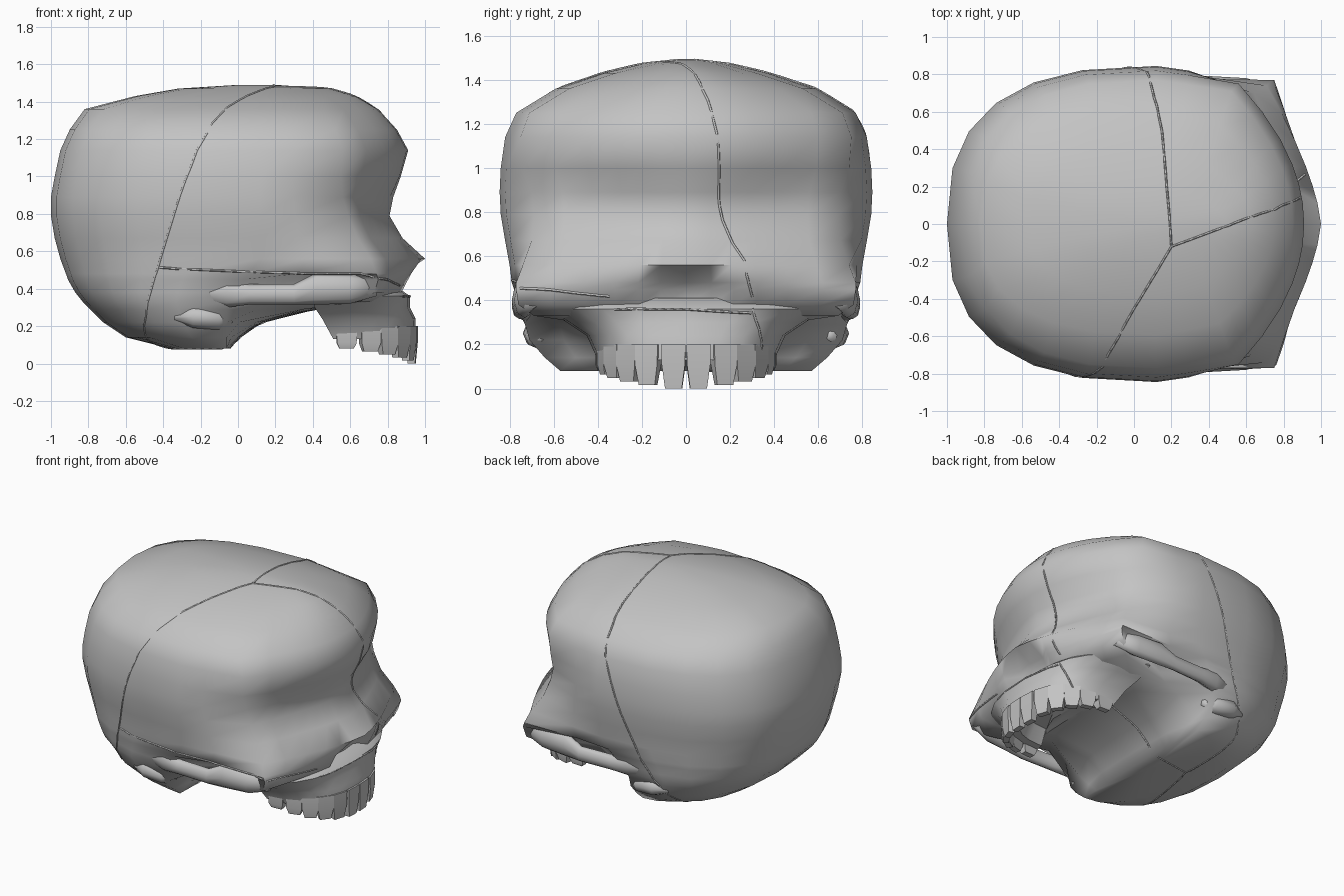
import bpy, bmesh
from math import sin, cos, radians
from mathutils import Vector
from mathutils.bvhtree import BVHTree

cube = bpy.data.objects.get("Cube")
if cube:
    bpy.data.objects.remove(cube, do_unlink=True)

bone = bpy.data.materials.new("bone grey")
bone.use_nodes = True
bone.diffuse_color = (0.55, 0.55, 0.55, 1)
bone.node_tree.nodes["Principled BSDF"].inputs["Base Color"].default_value = bone.diffuse_color


def ring(half, z):
    """Close a half outline (back to front, both ends on y = 0) by mirroring it."""
    pts = half + [(x, -y) for x, y in reversed(half[1:-1])]
    return [Vector((x, y, z)) for x, y in pts]


def loft(name, rings, angle=55):
    """Skin closed rings, close both ends with fans and return a surface lookup."""
    bm = bmesh.new()
    loops = [[bm.verts.new(p) for p in r] for r in rings]
    n = len(rings[0])
    for a, b in zip(loops, loops[1:]):
        for i in range(n):
            j = (i + 1) % n
            bm.faces.new((a[i], a[j], b[j], b[i]))
    for loop in (loops[0], loops[-1]):
        centre = bm.verts.new(sum((v.co for v in loop), Vector()) / n)
        for i in range(n):
            bm.faces.new((loop[i], loop[(i + 1) % n], centre))
    bmesh.ops.recalc_face_normals(bm, faces=bm.faces)
    tree = BVHTree.FromBMesh(bm)
    mesh = bpy.data.meshes.new(name)
    bm.to_mesh(mesh)
    bm.free()
    ob = bpy.data.objects.new(name, mesh)
    bpy.context.collection.objects.link(ob)
    mesh.materials.append(bone)
    bpy.ops.object.select_all(action="DESELECT")
    ob.select_set(True)
    bpy.context.view_layer.objects.active = ob
    bpy.ops.object.shade_smooth_by_angle(angle=radians(angle))
    return tree


def oval(t, start, width, end):
    """Point on a squarish quarter oval running from the side (90) to the end (0)."""
    return (start + (end - start) * abs(cos(t)) ** 0.77, width * abs(sin(t)) ** 0.77)


# Braincase and face: one plan outline per height
def skull_ring(z, back, wide, corner_x, corner_y, front):
    side = max(-0.06, min(0.12, 0.8 * z - 0.324))
    temple = wide * (0.97 if z > 0.46 else 0.78)
    bulge = 2 if z > 0.9 else 1.45
    half = [oval(radians(15 * i), side, wide, back) for i in range(7)]
    half.append((side + 0.4 * (corner_x - side), temple))
    for f in (1, 0.8, 0.6, 0.42, 0.28, 0.15, 0):
        x = corner_x + (front - corner_x) * (1 - f ** bulge)
        nasal = 0.08 if f < 0.2 and 0.35 < z < 0.5 else 0
        half.append((x - nasal, corner_y * f))
    return ring(half, z)


# Rows: height, back, half width, face corner x and y, front
crown = [
    (1.49, 0, 0.06, 0.16, 0.05, 0.2),
    (1.47, -0.32, 0.21, 0.28, 0.17, 0.49),
    (1.43, -0.55, 0.38, 0.38, 0.32, 0.63),
    (1.36, -0.82, 0.59, 0.46, 0.53, 0.75),
    (1.25, -0.9, 0.77, 0.52, 0.71, 0.85),
]
face = [
    (1.14, -0.95, 0.82, 0.56, 0.75, 0.91),
    (1, -0.98, 0.84, 0.55, 0.74, 0.87),
    (0.89, -1, 0.845, 0.56, 0.7, 0.83),
    (0.79, -1, 0.84, 0.59, 0.69, 0.81),
    (0.67, -0.98, 0.82, 0.64, 0.7, 0.88),
    (0.56, -0.95, 0.8, 0.71, 0.74, 1),
    (0.48, -0.92, 0.79, 0.74, 0.77, 0.96),
]
underside = [
    (0.45, -0.91, 0.78, 0.75, 0.77, 0.94),
    (0.38, -0.87, 0.76, 0.73, 0.76, 0.9),
    (0.33, -0.83, 0.75, 0.65, 0.69, 0.84),
    (0.29, -0.79, 0.73, 0.35, 0.42, 0.42),
    (0.22, -0.72, 0.71, 0.1, 0.35, 0.13),
    (0.14, -0.6, 0.64, 0, 0.33, 0.01),
    (0.08, -0.36, 0.57, -0.05, 0.33, -0.04),
]
skull = loft("skull", [skull_ring(*row) for row in crown + face + underside], 75)


# Upper jaw: arched outer wall, hollow palate, open towards the back
def jaw_ring(z, back, width, front):
    arch = [oval(radians(a), back, width, front) for a in range(90, -1, -15)]
    points = ring([(back, 0), (back, 0.75 * width)] + arch, z)
    for i in (0, 1, -1):
        points[i].z = max(z, 0.29)
    return points


jaw_rows = [
    (0.41, 0.42, 0.62, 0.85), (0.36, 0.4, 0.64, 0.92), (0.3, 0.41, 0.54, 0.92),
    (0.24, 0.45, 0.45, 0.95), (0.13, 0.51, 0.4, 0.95),
    (0.13, 0.53, 0.3, 0.85), (0.24, 0.52, 0.26, 0.8),
]
jaw = loft("upper_jaw", [jaw_ring(*row) for row in jaw_rows])


def bar(name, side, rows):
    """Lengthwise rounded bar; rows hold x, y, z, half height, half depth."""
    loft(name, [[Vector((x, (y + depth * cos(radians(q))) * side, z + height * sin(radians(q))))
                 for q in range(0, 360, 45)] for x, y, z, height, depth in rows], 80)


cheek_rows = [(-0.24, 0.7, 0.38, 0.04, 0.03), (-0.06, 0.725, 0.38, 0.08, 0.05),
              (0.06, 0.745, 0.37, 0.055, 0.04), (0.3, 0.755, 0.37, 0.055, 0.035),
              (0.42, 0.745, 0.4, 0.085, 0.045), (0.6, 0.73, 0.4, 0.08, 0.05),
              (0.74, 0.7, 0.41, 0.05, 0.04)]
ear_rows = [(-0.34, 0.67, 0.25, 0.02, 0.02), (-0.24, 0.68, 0.25, 0.06, 0.06),
            (-0.1, 0.67, 0.24, 0.06, 0.06), (-0.03, 0.65, 0.24, 0.02, 0.02)]

for side, label in ((1, "left"), (-1, "right")):
    # Cheek arch with a slot above it, and the bump behind the ear
    bar(f"{label}_cheek_arch", side, cheek_rows)
    bar(f"{label}_ear_bump", side, ear_rows)

    # Teeth: tapered blocks spaced along the jaw, shorter towards the back
    for i in range(6):
        a, b = (Vector((*oval(radians(5 + 16 * i + d), 0.52, 0.38, 0.93), 0)) for d in (-3, 3))
        middle, along = (a + b) / 2, (b - a).normalized()
        out = Vector((along.y, -along.x, 0))
        blocks = []
        for z, width, depth in ((0.2, 0.055, 0.03), (0.11, 0.053, 0.03), (0.016 * i, 0.038, 0.02)):
            corners = [middle + along * width * u + out * depth * v
                       for u, v in ((-1, -1), (1, -1), (1, 1), (-1, 1))]
            blocks.append([Vector((p.x, p.y * side, z)) for p in corners])
        loft(f"{label}_tooth_{i + 1}", blocks, 30)


# Cracks: thin seams laid on the bone surface
def crack(name, way, surface):
    points = []
    for a, b in zip(way, way[1:]):
        points += [Vector(a).lerp(Vector(b), i / 8) for i in range(8)]
    points.append(Vector(way[-1]))
    curve = bpy.data.curves.new(name, "CURVE")
    curve.dimensions = "3D"
    curve.bevel_depth = 0.006
    curve.bevel_resolution = 0
    spline = curve.splines.new("POLY")
    spline.points.add(len(points) - 1)
    for s, p in zip(spline.points, points):
        s.co = (*surface.find_nearest(p)[0], 1)
    curve.materials.append(bone)
    bpy.context.collection.objects.link(bpy.data.objects.new(name, curve))


apex = (0.2, -0.12, 1.48)
base = (-0.35, 0.1, 0.1)
crack("right_side_crack", [apex, (0, -0.45, 1.4), (-0.22, -0.8, 1.14),
                           (-0.44, -0.76, 0.5), (-0.53, -0.6, 0.15), base], skull)
crack("left_side_crack", [apex, (0.15, 0.5, 1.4), (0.07, 0.8, 1.15),
                          (-0.19, 0.79, 0.45), (-0.38, 0.6, 0.13), base], skull)
crack("brow_crack", [apex, (0.6, 0.03, 1.44), (0.9, 0.15, 1.1), (0.82, 0.16, 0.82),
                     (0.9, 0.27, 0.52), (0.87, 0.3, 0.42)], skull)
crack("jaw_crack", [(0.88, 0.3, 0.36), (0.8, 0.37, 0.13)], jaw)
crack("cheek_crack", [(-0.43, -0.78, 0.51), (0.3, -0.8, 0.48), (0.78, -0.76, 0.46),
                      (0.88, -0.35, 0.41)], skull)
crack("upper_jaw_crack", [(0.9, -0.33, 0.38), (0.94, 0, 0.36), (0.9, 0.3, 0.34)], jaw)
crack("base_crack", [(0.42, 0.2, 0.29), (0, 0.15, 0.16), base], skull)
